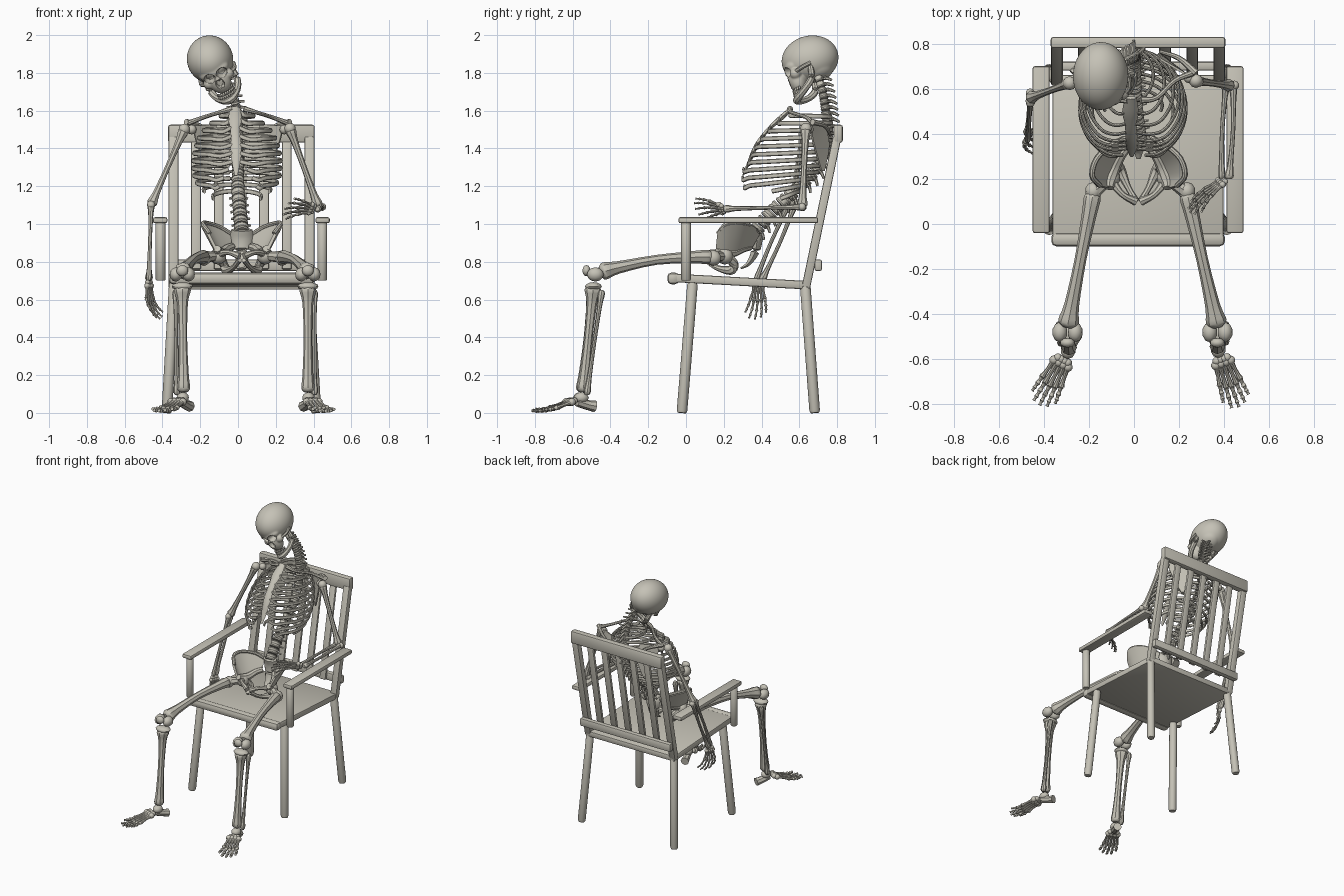
import bpy, bmesh, math
from mathutils import Vector as V, Matrix

if "Cube" in bpy.data.objects:
    bpy.data.objects.remove(bpy.data.objects["Cube"])

mat = bpy.data.materials.new("bone_grey")
mat.use_nodes = True
mat.diffuse_color = (0.56, 0.54, 0.47, 1)
mat.node_tree.nodes["Principled BSDF"].inputs["Base Color"].default_value = mat.diffuse_color


def finish(bm, name):
    bmesh.ops.recalc_face_normals(bm, faces=bm.faces)
    mesh = bpy.data.meshes.new(name)
    bm.to_mesh(mesh)
    bm.free()
    mesh.materials.append(mat)
    ob = bpy.data.objects.new(name, mesh)
    bpy.context.collection.objects.link(ob)
    bpy.ops.object.select_all(action='DESELECT')
    ob.select_set(True)
    bpy.context.view_layer.objects.active = ob
    bpy.ops.object.shade_smooth_by_angle(angle=math.radians(40))
    return ob


def smooth(pts, n):
    """Catmull-Rom curve with n steps per span."""
    pts = [V(p) for p in pts]
    ext = [2 * pts[0] - pts[1]] + pts + [2 * pts[-1] - pts[-2]]
    out = []
    for a, b, c, d in zip(ext, ext[1:], ext[2:], ext[3:]):
        for k in range(n):
            t = k / n
            out.append(b + (c - a) * (t / 2) + (a * 2 - b * 5 + c * 4 - d) * (t * t / 2)
                       + (b * 3 - a - c * 3 + d) * (t ** 3 / 2))
    return out + [pts[-1]]


def tube(bm, pts, r, flat=1, n=4, sides=8):
    """Sweep an oval along a smooth path; r is one radius or one per point."""
    rs = r if isinstance(r, (list, tuple)) else [r] * len(pts)
    path = smooth([(*p, q) for p, q in zip(pts, rs)], n)
    rings = []
    for i, p in enumerate(path):
        t = (path[min(i + 1, len(path) - 1)] - path[max(i - 1, 0)]).to_3d().normalized()
        ref = V((0, 0, 1)) if abs(t.z) < 0.95 else V((0, 1, 0))
        a = (ref - t * ref.dot(t)).normalized()
        b = t.cross(a) * flat
        rings.append([bm.verts.new(p.to_3d() + (a * math.cos(f) + b * math.sin(f)) * p.w)
                      for f in (math.tau * k / sides for k in range(sides))])
    for u, v in zip(rings, rings[1:]):
        for k in range(sides):
            bm.faces.new((u[k - 1], u[k], v[k], v[k - 1]))
    bm.faces.new(rings[0])
    bm.faces.new(rings[-1])


def ball(bm, c, r, sub=2):
    r = r if isinstance(r, tuple) else (r, r, r)
    bmesh.ops.create_icosphere(bm, subdivisions=sub, radius=1,
                               matrix=Matrix.Translation(c) @ Matrix.Diagonal((*r, 1)))


def bone(bm, a, b, r, top=1.8, end=1.8, bow=(0, 0, 0), n=3):
    """Long bone: slim shaft, knobbly ends."""
    a, b, bow = V(a), V(b), V(bow)
    ts = (0, 0.04, 0.16, 0.5, 0.84, 0.96, 1)
    pts = [a.lerp(b, t) + bow * math.sin(math.pi * t) for t in ts]
    tube(bm, pts, [r * k for k in (top * .6, top, 1.15, 0.9, 1.15, end, end * .6)], n=n)


def plate(bm, row_a, row_b, thick):
    """Thin curved plate lofted between two rows."""
    rows = [[bm.verts.new(p.lerp(q, t)) for p, q in zip(smooth(row_a, 3), smooth(row_b, 3))]
            for t in (0, 0.33, 0.67, 1)]
    faces = [bm.faces.new((u[i], u[i + 1], v[i + 1], v[i]))
             for u, v in zip(rows, rows[1:]) for i in range(len(u) - 1)]
    bmesh.ops.recalc_face_normals(bm, faces=faces)
    bmesh.ops.solidify(bm, geom=faces, thickness=thick)


def beam(name, a, b, wide, thick, bevel=0.01):
    """Rounded board from a to b; wide runs sideways."""
    a, b = V(a), V(b)
    z = (b - a).normalized()
    x = V((0, 1, 0)) if abs(z.x) > 0.9 else V((1, 0, 0))
    m = Matrix((x, z.cross(x).normalized(), z)).transposed().to_4x4()
    m.translation = (a + b) / 2
    bm = bmesh.new()
    bmesh.ops.create_cube(bm, size=1, matrix=m @ Matrix.Diagonal((wide, thick, (b - a).length, 1)))
    bmesh.ops.bevel(bm, geom=bm.edges[:], offset=bevel, segments=2, affect='EDGES', profile=0.5)
    finish(bm, name)


def pole(name, a, b, r):
    bm = bmesh.new()
    a, b = V(a), V(b)
    tube(bm, [a, a.lerp(b, .02), a.lerp(b, .98), b], [r * .8, r, r, r * .8], n=1, sides=16)
    finish(bm, name)


# Chair
CX = 0.018
beam("seat", (CX, -0.07, 0.715), (CX, 0.66, 0.675), 0.76, 0.045)
beam("seat_front_rail", (CX - .385, -0.068, 0.712), (CX + .385, -0.068, 0.712), 0.062, 0.062, 0.022)
beam("back_top_rail", (CX - .388, 0.805, 1.478), (CX + .388, 0.805, 1.478), 0.05, 0.095, 0.012)
beam("back_lower_rail", (CX - .385, 0.7, 0.782), (CX + .385, 0.7, 0.782), 0.04, 0.06, 0.01)
for i in range(7):
    x = CX - 0.36 + 0.12 * i
    post = i in (0, 6)
    beam("back_post" if post else "back_slat", (x, 0.635 if post else 0.665, 0.665 if post else 0.76),
         (x, 0.8, 1.46), 0.052, 0.045 if post else 0.022, 0.008)
for s, side in ((1, "left"), (-1, "right")):
    beam(side + "_armrest", (CX + s * .43, -0.04, 1.02), (CX + s * .43, 0.70, 1.02), 0.076, 0.032)
    pole(side + "_arm_post", (CX + s * .428, 0, 0.70), (CX + s * .428, 0, 1.01), 0.026)
    pole(side + "_front_leg", (CX + s * .395, -0.022, 0), (CX + s * .355, 0.035, 0.69), 0.028)
    pole(side + "_rear_leg", (CX + s * .395, 0.682, 0), (CX + s * .355, 0.63, 0.69), 0.028)

# Spine: 7 neck, 12 chest and 5 lower vertebrae
spine = smooth([(-.075, .70, 1.78), (-.03, .725, 1.69), (-.005, .74, 1.60), (0, .75, 1.50),
                (0, .735, 1.385), (0, .675, 1.275), (0, .575, 1.175), (.01, .455, 1.065),
                (.02, .36, .955)], 3)
bm = bmesh.new()
for i in range(24):
    p, q = spine[i], spine[i + 1]
    t = (q - p).normalized()
    back = (V((0, 1, 0)) - t * t.y).normalized()
    r = 0.022 + 0.0008 * i
    tube(bm, [p.lerp(q, f) for f in (.05, .2, .5, .75, .9)],
         [r * k for k in (.9, 1, .85, 1, .9)], n=1, sides=10)
    mid = p.lerp(q, 0.5)
    tube(bm, [mid, mid + back * .035, mid + back * .065 + t * .02], [.012, .010, .006], n=2, sides=6)
    for s in (1, -1):
        tube(bm, [mid + back * .015, mid + back * .03 + V((s * .05, 0, 0))], [.010, .006], n=2, sides=6)
finish(bm, "spine")

# Rib cage
widths = (.09, .14, .18, .205, .22, .23, .235, .235, .23, .215, .18, .13)
fronts = (.55, .47, .41, .365, .335, .312, .295, .285, .28, .29, .36, .45)
breast = smooth([(-.015, .55, 1.60), (-.015, .445, 1.51), (-.01, .375, 1.42), (-.01, .335, 1.33)], 2)
bm = bmesh.new()
for i, (w, yf) in enumerate(zip(widths, fronts)):
    p = spine[7 + i]
    yb, zf = p.y + 0.025, 1.575 - 0.042 * i
    for s in (1, -1):
        pts = []
        for k in range(8):
            a = math.radians(10 + k * (18.5 if i < 10 else 14))
            c = math.cos(a)
            pts.append(V((s * w * math.sin(a) - .005, (yb + yf) / 2 + (yb - yf) / 2 * c,
                          p.z + (zf - p.z) * (1 - c) / 2)))
        if i < 7:
            end = breast[i] + V((s * .022, 0, 0))
        else:
            end = V((s * (.025 + .025 * (i - 6)), yf + .02, 1.335 - .045 * (i - 6)))
        if i < 10:
            pts += [pts[-1].lerp(end, .5) + V((0, -.012, -.012)), end]
        tube(bm, pts, 0.0125, flat=0.6, n=3)
finish(bm, "ribs")
bm = bmesh.new()
tube(bm, [breast[0] + V((0, .01, .015))] + breast[1:] + [breast[-1] + V((0, -.035, -.075))],
     [.010, .014, .010, .010, .011, .011, .009, .003], flat=2.6)
finish(bm, "breastbone")

# Shoulder girdle
for s, side in ((1, "left"), (-1, "right")):
    bm = bmesh.new()
    tube(bm, [(s * .03, .55, 1.61), (s * .10, .56, 1.59), (s * .18, .635, 1.565), (s * .26, .67, 1.535)],
         [.016, .011, .011, .014])
    finish(bm, side + "_collarbone")
    bm = bmesh.new()
    plate(bm, [(s * .12, .735, 1.53), (s * .11, .76, 1.42), (s * .15, .735, 1.28)],
          [(s * .24, .665, 1.52), (s * .225, .675, 1.44), (s * .165, .72, 1.28)], 0.01)
    tube(bm, [(s * .115, .765, 1.47), (s * .20, .735, 1.52), (s * .275, .67, 1.54)], [.008, .012, .017])
    ball(bm, (s * .245, .65, 1.5), .026)
    finish(bm, side + "_shoulder_blade")

# Pelvis
PX = 0.02
bm = bmesh.new()
for s in (1, -1):
    def at(x, y, z):
        return V((PX + s * x, y, z))
    crest = [at(.17, .17, .95), at(.205, .215, 1.0), at(.185, .29, 1.005), at(.12, .35, .985), at(.06, .38, .95)]
    base = [at(.13, .16, .87), at(.125, .20, .85), at(.105, .25, .85), at(.08, .30, .87), at(.05, .34, .88)]
    plate(bm, crest, base, 0.016)
    tube(bm, crest, .012)
    tube(bm, base, [.02, .03, .026, .022, .02])
    ball(bm, at(.125, .205, .83), .045)
    tube(bm, [at(.12, .19, .84), at(.07, .13, .85), at(.012, .10, .83)], [.022, .014, .02])
    tube(bm, [at(.12, .22, .83), at(.095, .255, .785), at(.08, .235, .755), at(.045, .16, .77), at(.012, .105, .81)],
         [.028, .024, .025, .014, .015])
finish(bm, "pelvis")
bm = bmesh.new()
tube(bm, [(PX, .36, .97), (PX, .375, .92), (PX, .365, .85), (PX, .33, .79), (PX, .29, .765)],
     [.028, .03, .022, .012, .005], flat=2)
finish(bm, "tailbone")


def digits(bm, base, aim, across, curl_to, width, spread, segs, r, curl):
    """Five jointed fingers or toes fanned out from a base."""
    aim, across, curl_to = (V(v).normalized() for v in (aim, across, curl_to))
    for k, size in enumerate((.8, .97, 1, .95, .82)):
        u = k / 4 - 0.5
        p = V(base) + across * width * u
        d = (aim + across * spread * u).normalized()
        for j, length in enumerate(segs):
            q = p + d * length * size
            bone(bm, p, q, r * (1 - .12 * j), 1.6, 1.5, n=1)
            p, d = q, (d + curl_to * curl).normalized()
    # wrist or ankle pebbles
    for k in range(4):
        ball(bm, V(base) + across * width * (k / 3 - .5) - aim * .008, r * 2.2)
        ball(bm, V(base) + across * width * .7 * (k / 3 - .5) - aim * .026, r * 2)


# Arms: shoulder, elbow, wrist, hand aim, across, curl direction, forearm gap, curl
arms = {"left": ((.275, .635, 1.505), (.425, .615, 1.09), (.405, .20, 1.08),
                 (-.78, -.6, .06), (.35, -.35, .8), (.3, -.7, -.4), (.03, 0, 0), .16),
        "right": ((-.285, .625, 1.50), (-.46, .56, 1.10), (-.472, .385, .70),
                  (.05, -.05, -1), (.5, 1, 0), (1, -.2, 0), (0, .03, 0), .32)}
for side, (sh, el, wr, aim, across, curl, off, bend) in arms.items():
    sh, el, wr, off = V(sh), V(el), V(wr), V(off)
    bm = bmesh.new()
    ball(bm, sh, .031)
    bone(bm, sh, el, .017, 1.7, 1.7)
    ball(bm, el + off * .7, .021)
    ball(bm, el - off * .7, .021)
    finish(bm, side + "_upper_arm")
    bm = bmesh.new()
    bone(bm, el + off * .5, wr + off * .5, .011, 1.6, 1.9, off * .3)
    bone(bm, el - off * .5 + (el - wr) * .05, wr - off * .5, .011, 2, 1.4, -off * .3)
    finish(bm, side + "_forearm")
    bm = bmesh.new()
    digits(bm, wr + V(aim).normalized() * .035, aim, across, curl, .05, .55, (.077, .05, .034, .024), .0068, bend)
    finish(bm, side + "_hand")

# Legs: hip centre, hub, knee, ankle, foot direction
legs = {"left": (1, (.145, .205, .83), (.235, .14, .825), (.37, -.455, .745), (.37, -.545, .11), (.33, -.92, 0)),
        "right": (-1, (-.105, .205, .83), (-.18, .14, .825), (-.295, -.455, .745), (-.288, -.55, .11), (-.46, -.89, 0))}
for side, (s, hip, hub, knee, ankle, aim) in legs.items():
    hip, hub, knee, ankle, aim = V(hip), V(hub), V(knee), V(ankle), V(aim)
    X = V((s, 0, 0))
    bm = bmesh.new()
    ball(bm, hip, .04)
    tube(bm, [hip, hub], [.024, .032])
    ball(bm, hub + V((0, .005, -.005)), (.038, .042, .042))
    bone(bm, hub, knee, .029, 1.3, 1.6, (0, 0, .025))
    for f in (1, -1):
        ball(bm, knee + X * f * .034 + V((0, -.025, -.012)), (.034, .045, .038))
    finish(bm, side + "_thigh")
    bm = bmesh.new()
    ball(bm, knee + V((0, -.072, .008)), (.032, .022, .03))
    finish(bm, side + "_kneecap")
    bm = bmesh.new()
    shin = V((knee.x, -.49, .67))
    bone(bm, shin, ankle, .025, 1.8, 1.4)
    ball(bm, shin, (.058, .045, .022))
    bone(bm, shin + X * .035 + V((0, .045, -.02)), ankle + X * .035 + V((0, .02, -.015)), .011, 1.7, 1.7)
    finish(bm, side + "_shin")
    bm = bmesh.new()
    across = V((-aim.y, aim.x, 0))
    ball(bm, ankle + V((0, 0, -.03)) + aim * .01, (.034, .04, .03))
    tube(bm, [ankle + aim * .03 + V((0, 0, -.05)), ankle - aim * .03 + V((0, 0, -.068)),
              ankle - aim * .07 + V((0, 0, -.075))], [.026, .026, .03])
    digits(bm, ankle + aim * .085 + V((0, 0, -.055)), aim + V((0, 0, -.33)), across, (0, 0, 1),
           .07, .28, (.11, .045, .03, .022), .0095, .13)
    finish(bm, side + "_foot")

# Skull: outer hull of a few ovals, with pressed-in sockets, tilted at the end
up = V((-.48, -.2, .86)).normalized()
rear = V((0, .97, .25))
rear = (rear - up * rear.dot(up)).normalized()
tilt = Matrix((rear.cross(up), rear, up)).transposed().to_4x4()
tilt.translation = (-.148, .657, 1.872)
ovals = [((0, 0, 0), (.122, .152, .126)), ((0, -.09, -.10), (.062, .05, .08)),
         ((0, -.095, -.045), (.085, .052, .045)), ((0, .02, -.075), (.075, .09, .055))]
sockets = []
for s in (1, -1):
    ovals.append(((s * .058, -.092, -.095), (.03, .03, .03)))
    sockets += [((s * .037, -.14, -.066), (.03, .05, .026), .045), ((s * .008, -.14, -.115), (.014, .04, .024), .03)]
heart = V((0, -.04, -.05))


def reach(d, c, r):
    """Distance from the heart of the skull to the far side of an oval."""
    p = V([(h - k) / q for h, k, q in zip(heart, c, r)])
    q = V([k / e for k, e in zip(d, r)])
    disc = p.dot(q) ** 2 - q.dot(q) * (p.dot(p) - 1)
    return (math.sqrt(disc) - p.dot(q)) / q.dot(q) if disc > 0 else 0


bm = bmesh.new()
bmesh.ops.create_icosphere(bm, subdivisions=6, radius=1)
for v in bm.verts:
    d = v.co.normalized()
    v.co = heart + d * max(reach(d, c, r) for c, r in ovals)
for k in range(6):
    bmesh.ops.smooth_vert(bm, verts=bm.verts, factor=0.5, use_axis_x=True, use_axis_y=True, use_axis_z=True)
for v in bm.verts:
    start = v.co.copy()
    for c, r, depth in sockets:
        d2 = sum(((a - b) / e) ** 2 for a, b, e in zip(start, c, r))
        if d2 < 1:
            v.co.y = max(v.co.y, start.y + depth * min(1, 2 * (1 - d2)))
finish(bm, "skull").matrix_world = tilt

bm = bmesh.new()
for s in (1, -1):
    tube(bm, [(s * .065, -.1, -.095), (s * .098, -.055, -.09), (s * .1, 0, -.075)], .011)
finish(bm, "cheekbones").matrix_world = tilt
bm = bmesh.new()
jaw = [(.078, -.005, -.085), (.078, -.015, -.155), (.055, -.065, -.2)]
tube(bm, jaw + [(0, -.118, -.222)] + [(-x, y, z) for x, y, z in reversed(jaw)],
     [.014, .019, .018, .021, .018, .019, .014])
finish(bm, "jaw").matrix_world = tilt
bm = bmesh.new()
for k in range(-5, 6):
    a = k * 0.25
    for z in (-.176, -.193):
        ball(bm, (.048 * math.sin(a), -.072 - .052 * math.cos(a), z), (.007, .007, .011), 1)
finish(bm, "teeth").matrix_world = tilt
